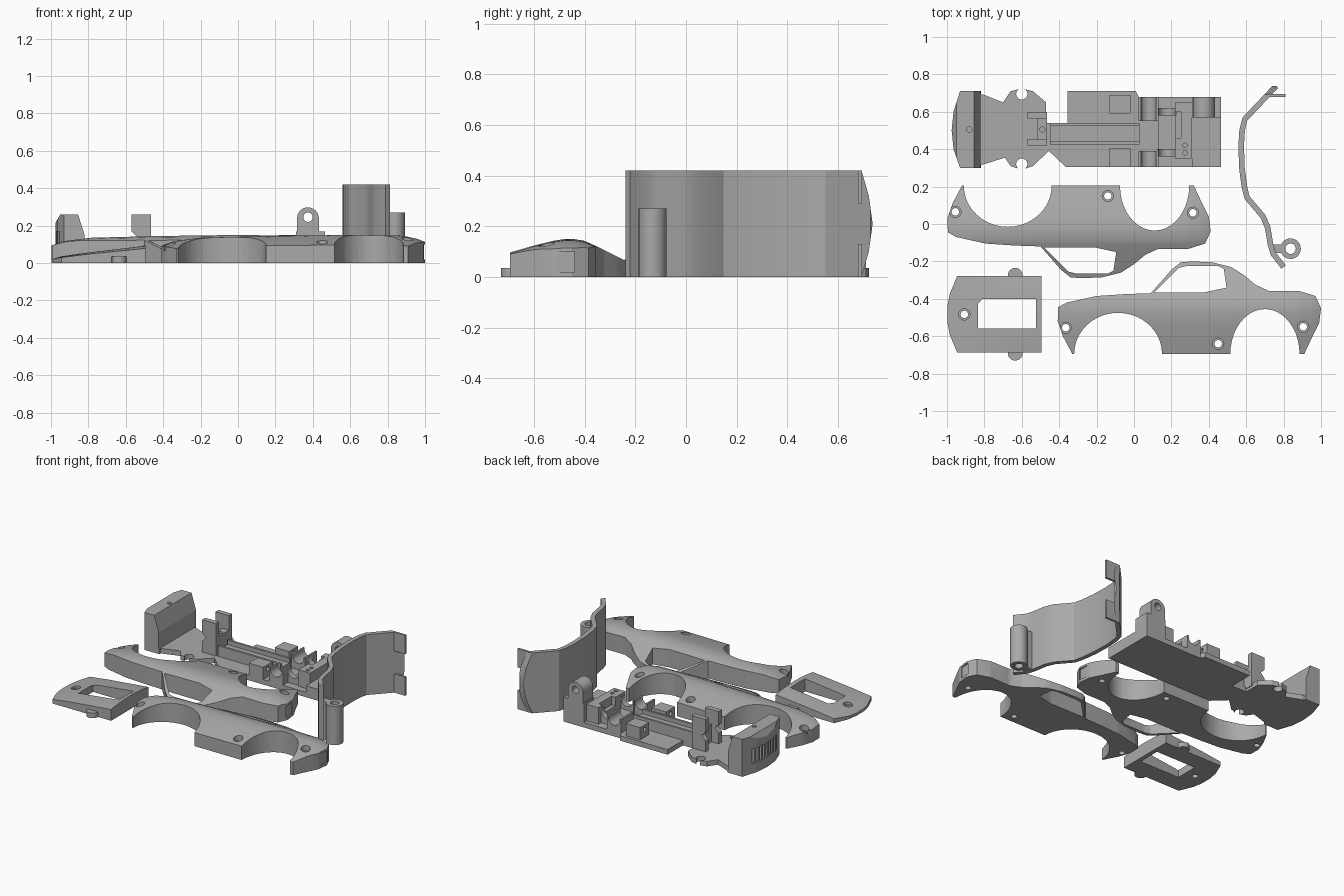
import bpy, bmesh, math
from mathutils import Vector

cube = bpy.data.objects.get("Cube")
if cube:
    bpy.data.objects.remove(cube, do_unlink=True)

grey = bpy.data.materials.new("plain grey")
grey.use_nodes = True
grey.diffuse_color = (0.4, 0.4, 0.4, 1)
grey.node_tree.nodes["Principled BSDF"].inputs["Base Color"].default_value = (0.4, 0.4, 0.4, 1)


def finish(name, bm):
    bmesh.ops.recalc_face_normals(bm, faces=bm.faces[:])
    mesh = bpy.data.meshes.new(name)
    bm.to_mesh(mesh)
    bm.free()
    mesh.materials.append(grey)
    ob = bpy.data.objects.new(name, mesh)
    bpy.context.collection.objects.link(ob)
    return ob


def prism(name, pts, lo, hi, axis="z"):
    """Extrude a flat outline between lo and hi along an axis."""
    place = {"z": lambda u, v: (u, v, lo), "x": lambda u, v: (lo, u, v), "y": lambda u, v: (u, lo, v)}[axis]
    step = {"z": (0, 0, hi - lo), "x": (hi - lo, 0, 0), "y": (0, hi - lo, 0)}[axis]
    bm = bmesh.new()
    face = bm.faces.new([bm.verts.new(place(u, v)) for u, v in pts])
    new = bmesh.ops.extrude_face_region(bm, geom=[face])["geom"]
    bmesh.ops.translate(bm, vec=step, verts=[g for g in new if isinstance(g, bmesh.types.BMVert)])
    return finish(name, bm)


def box(name, x0, x1, y0, y1, z0, z1):
    return prism(name, [(x0, y0), (x1, y0), (x1, y1), (x0, y1)], z0, z1)


def arc(cx, cy, rx, ry, a0=0, a1=360, n=24):
    count = n if a1 - a0 == 360 else n + 1
    angles = [math.radians(a0 + (a1 - a0) * i / n) for i in range(count)]
    return [(cx + rx * math.cos(a), cy + ry * math.sin(a)) for a in angles]


def rod(name, u, v, r, lo, hi, axis="z"):
    return prism(name, arc(u, v, r, r), lo, hi, axis)


def combine(ob, other, operation="DIFFERENCE"):
    mod = ob.modifiers.new("cut", "BOOLEAN")
    mod.object, mod.operation, mod.solver = other, operation, "EXACT"
    bpy.context.view_layer.update()
    ob.data = bpy.data.meshes.new_from_object(ob.evaluated_get(bpy.context.evaluated_depsgraph_get()))
    ob.modifiers.clear()
    bpy.data.objects.remove(other, do_unlink=True)


def lerp(table, t):
    for (a, p), (b, q) in zip(table, table[1:]):
        if t <= b:
            return p + (q - p) * max(0, (t - a) / (b - a))
    return table[-1][1]


def mound(name, x0, x1, y0, y1, nx, ny, height):
    """Solid with a flat underside and a sculpted top."""
    bm = bmesh.new()
    bmesh.ops.create_grid(bm, x_segments=nx, y_segments=ny, size=0.5)
    for v in bm.verts:
        v.co = (x0 + (v.co.x + 0.5) * (x1 - x0), y0 + (v.co.y + 0.5) * (y1 - y0), 0)
    new = bmesh.ops.extrude_face_region(bm, geom=bm.faces[:])["geom"]
    for v in [g for g in new if isinstance(g, bmesh.types.BMVert)]:
        v.co.z = height(v.co.x, v.co.y)
    return finish(name, bm)


def smooth(ob, degrees=30):
    for other in bpy.context.selected_objects:
        other.select_set(False)
    ob.select_set(True)
    bpy.context.view_layer.objects.active = ob
    bpy.ops.object.shade_smooth_by_angle(angle=math.radians(degrees))


# Body side: sculpted shell trimmed to the car silhouette
ACROSS = [(-.72, .09), (-.6, .125), (-.52, .144), (-.46, .152), (-.4, .143), (-.33, .11), (-.2, .045)]
ALONG = [(-.42, .6), (-.34, .78), (-.2, .9), (.15, .96), (.6, 1), (.88, .97), (.96, .86), (1.02, .7)]
side = mound("right_body_side", -.45, 1.04, -.73, -.17, 60, 24, lambda x, y: lerp(ACROSS, y) * lerp(ALONG, x))
front_arch = arc(-.085, -.695, .235, .22, 0, 180, 20)
rear_arch = arc(.7, -.695, .185, .24, 0, 180, 20)
silhouette = [(-.33, -.695), (-.38, -.6), (-.408, -.52), (-.405, -.445), (-.36, -.42), (-.2, -.385), (-.05, -.375),
              (.09, -.37), (.2, -.245), (.25, -.205), (.31, -.2), (.42, -.205), (.52, -.23), (.59, -.275),
              (.65, -.325), (.72, -.357), (.88, -.357), (.97, -.385), (1, -.45), (.99, -.53), (.95, -.61),
              (.91, -.695)] + rear_arch + front_arch
combine(side, prism("trim", silhouette, -.1, .3), "INTERSECT")
combine(side, prism("window", [(.11, -.365), (.24, -.235), (.28, -.225), (.45, -.225), (.48, -.24),
                               (.495, -.34), (.38, -.365)], -.1, .3))
for x, y in [(-.365, -.555), (.45, -.64), (.905, -.55)]:
    combine(side, rod("screw_hole", x, y, .02, -.1, .3))
    top = lerp(ACROSS, y) * lerp(ALONG, x)
    combine(side, rod("screw_seat", x, y, .03, top - .03, .3))
combine(side, box("lamp_recess", .988, 1.1, -.51, -.44, .02, .1))
smooth(side)

# Opposite body side, mirrored
mesh = side.data.copy()
for v in mesh.vertices:
    v.co = (v.co.x - .59, -.49 - v.co.y, v.co.z)
mesh.flip_normals()
left = bpy.data.objects.new("left_body_side", mesh)
bpy.context.collection.objects.link(left)

# Bonnet: shallow crowned wedge with a rectangular opening
RISE = [(-1.01, .015), (-.95, .035), (-.8, .058), (-.49, .095)]
bonnet = mound("bonnet", -1.02, -.46, -.72, -.24, 16, 12,
               lambda x, y: lerp(RISE, x) * (1 - 4 * (y + .483) ** 2))
half = [(-.998, .04), (-.985, .11), (-.945, .205), (-.495, .205), (-.495, .12)]
outline = [(x, -.483 + y) for x, y in half] + [(x, -.483 - y) for x, y in reversed(half)]
combine(bonnet, prism("trim", outline, -.1, .3), "INTERSECT")
combine(bonnet, box("opening", -.835, -.525, -.56, -.4, -.1, .3))
combine(bonnet, rod("screw_hole", -.907, -.483, .02, -.1, .3))
combine(bonnet, rod("screw_seat", -.907, -.483, .03, .025, .3))
smooth(bonnet)
for name, y in [("right_bonnet_ear", -.69), ("left_bonnet_ear", -.275)]:
    rod(name, -.635, y, .04, 0, .035)

# Roof panel: bent strip standing on edge, with a bowed tail
path = [Vector(p) for p in [(.8, -.23), (.745, -.16), (.73, -.11), (.715, -.02), (.69, .04), (.605, .14), (.59, .2),
                            (.577, .3), (.573, .42), (.578, .5), (.592, .56), (.76, .738)]]
front, back = [], []
for i, p in enumerate(path):
    d = (path[min(i + 1, len(path) - 1)] - path[max(i - 1, 0)]).normalized()
    n = Vector((-d.y, d.x)) * .015
    front.append(p + n)
    back.append(p - n)
roof = prism("roof_panel", front + back[::-1], 0, .42)
combine(roof, prism("tail_trim", [(-.3, -.01), (.69, -.01), (.722, .1), (.737, .21), (.722, .32),
                                  (.69, .43), (-.3, .43)], .4, 1, "x"), "INTERSECT")
smooth(roof, 25)
for name, z in [("lower_roof_tab", 0), ("upper_roof_tab", .29)]:
    box(name, .72, .81, .68, .695, z, z + .13)
boss = rod("roof_boss", .837, -.132, .055, 0, .27)
combine(boss, rod("bore", .837, -.132, .028, -.1, .4))
smooth(boss)
box("roof_boss_web", .73, .79, -.155, -.11, 0, .27)

# Chassis plate with two locating holes
plate = prism("chassis_plate", [
    (-.85, .7), (-.8, .69), (-.7, .65), (-.66, .71), (-.6, .725), (-.54, .71), (-.47, .65), (-.47, .54), (-.355, .54),
    (-.355, .71), (.01, .71), (.025, .68), (.465, .68), (.465, .305), (-.365, .305), (-.455, .39),
    (-.54, .31), (-.6, .29), (-.66, .31), (-.69, .355), (-.8, .32), (-.85, .31)], 0, .035)
for y in (.32, .695):
    combine(plate, rod("hole", -.6, y, .03, -.1, .2))

# Grille block: pointed nose, leaning inner face, upright slots
nose = [(-.975, .5), (-.965, .6), (-.93, .71), (-.8, .71), (-.8, .3), (-.93, .3), (-.965, .4)]
grille = prism("grille_block", nose, 0, .3)
combine(grille, prism("lean", [(-1.1, -.1), (-.81, -.1), (-.82, .04), (-.82, .15), (-.855, .26), (-.95, .26),
                               (-.985, .2), (-1.1, .2)], .2, .8, "y"), "INTERSECT")
for i in range(9):
    y = .38 + .031 * i
    x = -.955 + 1.1 * (y - .505) ** 2
    combine(grille, box("slot", -1.1, x, y - .009, y + .009, .07, .17))
combine(grille, rod("pin_hole", -.88, .505, .014, .2, .4))

# Spine channel and front upright
box("spine", -.45, .03, .425, .54, .03, .08)
for name, y in [("right_spine_rail", .425), ("left_spine_rail", .525)]:
    box(name, -.45, .03, y, y + .015, .03, .11)
for name, y in [("right_upright", .42), ("left_upright", .565)]:
    prism(name, [(-.57, .02), (-.465, .02), (-.465, .26), (-.57, .26), (-.57, .17), (-.54, .14), (-.57, .11)],
          y, y + .035, "y")
bridge = box("upright_bridge", -.515, -.465, .45, .57, .02, .16)
combine(bridge, rod("pin_hole", -.49, .505, .014, .1, .3))

# Screw blocks either side of the spine
for name, y in [("right_screw_block", .305), ("left_screw_block", .59)]:
    block = box(name, -.13, -.02, y, y + .1, .02, .12)
    combine(block, rod("pin_hole", y + .05, .09, .015, -.2, .2, "x"))

# Axle cradles and motor bay
for name, y0, y1, x, r in [("right_axle_cradle", .305, .39, .078, .042), ("left_axle_cradle", .55, .68, .078, .042),
                           ("right_motor_cradle", .36, .4, .175, .045), ("left_motor_cradle", .58, .62, .175, .045)]:
    cradle = box(name, x - .053, x + .053, y0, y1, .02, .13)
    combine(cradle, rod("groove", x, .12, r, y0 - .1, y1 + .1, "y"))
box("motor_floor", .13, .22, .4, .58, .03, .05)

# Rear deck with hinge lug
deck = box("rear_deck", .22, .31, .35, .65, .03, .15)
for y in (.38, .42):
    combine(deck, rod("pin_hole", .272, y, .012, .1, .3))
combine(deck, box("deck_step", .2, .25, .46, .6, .09, .3))
box("rear_ledge", .31, .465, .305, .68, .03, .08)
box("lug_base", .31, .465, .57, .68, .08, .17)
lug = prism("hinge_lug", [(.315, .16), (.432, .16)] + arc(.374, .24, .058, .058, 0, 180, 16), .57, .68, "y")
combine(lug, rod("lug_bore", .374, .245, .025, .5, .8, "y"))
smooth(lug)
